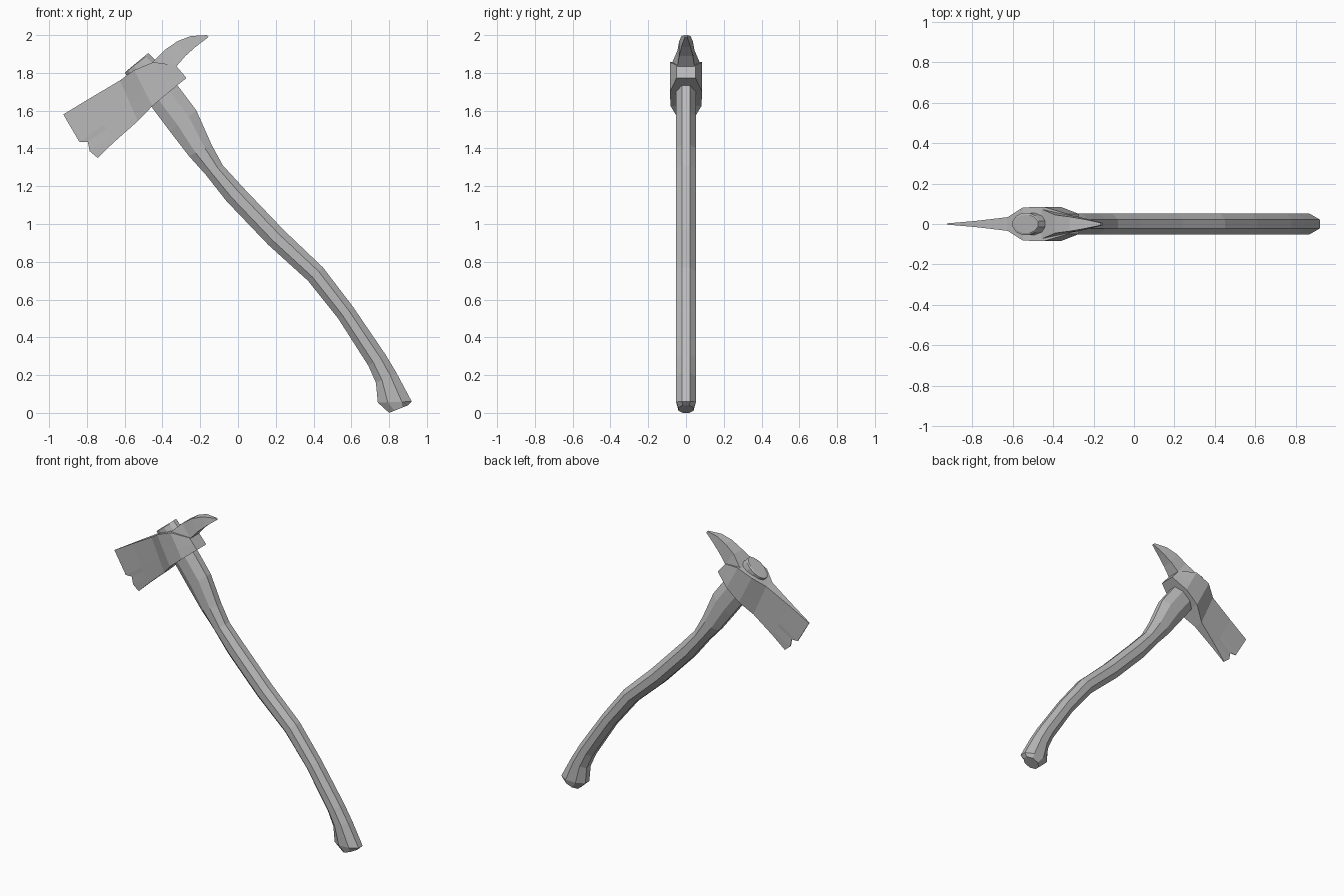
import bpy, bmesh, math
from mathutils import Vector

cube = bpy.data.objects.get("Cube")
if cube:
    bpy.data.objects.remove(cube, do_unlink=True)

grey = bpy.data.materials.new("plain grey")
grey.use_nodes = True
grey.diffuse_color = (0.5, 0.5, 0.5, 1)
bsdf = next(n for n in grey.node_tree.nodes if n.type == "BSDF_PRINCIPLED")
bsdf.inputs["Base Color"].default_value = grey.diffuse_color
bsdf.inputs["Roughness"].default_value = 0.8


def loft(name, rings):
    """Skin a list of equally sized point rings and cap both ends."""
    bm = bmesh.new()
    loops = [[bm.verts.new(p) for p in ring] for ring in rings]
    n = len(loops[0])
    for a, b in zip(loops, loops[1:]):
        for i in range(n):
            j = (i + 1) % n
            bm.faces.new((a[i], a[j], b[j], b[i]))
    bm.faces.new(loops[0])
    bm.faces.new(loops[-1])
    bmesh.ops.recalc_face_normals(bm, faces=bm.faces)
    mesh = bpy.data.meshes.new(name)
    bm.to_mesh(mesh)
    bm.free()
    mesh.materials.append(grey)
    obj = bpy.data.objects.new(name, mesh)
    bpy.context.collection.objects.link(obj)
    return obj


def oval_ring(lx, lz, rx, rz, half, sides=8):
    """Faceted oval between a left and a right edge point."""
    left, right = Vector((lx, 0, lz)), Vector((rx, 0, rz))
    mid, arm = (left + right) / 2, (right - left) / 2
    k = 1 / math.cos(math.pi / sides)
    angles = [math.tau * (i + 0.5) / sides for i in range(sides)]
    return [mid + arm * (k * math.cos(a)) + Vector((0, half * k * math.sin(a), 0))
            for a in angles]


def slab_ring(points, half):
    """Flat-sided section: points on the front, mirrored to the back."""
    return ([Vector((x, -half, z)) for x, z in points] +
            [Vector((x, half, z)) for x, z in reversed(points)])


def column(top, bottom, rows):
    t, b = Vector(top), Vector(bottom)
    return [tuple(t.lerp(b, f)) for f in rows]


# Curved handle: left edge, right edge, half depth
handle = [
    (-.50, 1.68, -.36, 1.78, .052), (-.45, 1.61, -.31, 1.72, .052),
    (-.36, 1.49, -.22, 1.60, .052), (-.26, 1.36, -.14, 1.42, .052),
    (-.17, 1.26, -.08, 1.31, .052), (-.06, 1.12, .03, 1.19, .052),
    (.16, .89, .24, .97, .052), (.37, .70, .45, .77, .052),
    (.53, .50, .61, .56, .052), (.69, .25, .78, .31, .052),
    (.73, .16, .84, .21, .052), (.74, .055, .92, .06, .052),
    (.80, 0, .90, .04, .04),
]
loft("handle", [oval_ring(*s) for s in handle])

# Handle end showing above the head
peg = [(-.55, 1.74, -.41, 1.84, .055), (-.60, 1.80, -.47, 1.90, .055),
       (-.59, 1.81, -.475, 1.905, .045)]
loft("handle_peg", [oval_ring(*s, sides=12) for s in peg])

# Blade and eye block, with a chipped cutting edge
rows = (0, .6, .7, .87, 1)
edge = [(-.925, 1.58), (-.84, 1.435), (-.795, 1.435), (-.785, 1.385), (-.743, 1.35)]
sections = [((-.785, 1.665), (-.66, 1.43), .015), ((-.625, 1.76), (-.53, 1.545), .034),
            ((-.55, 1.815), (-.453, 1.625), .082), ((-.447, 1.857), (-.363, 1.70), .085),
            ((-.33, 1.84), (-.273, 1.773), .05)]
loft("axe_head", [slab_ring(edge, .003)] +
     [slab_ring(column(t, b, rows), h) for t, b, h in sections])

# Curved pick at the back of the head
pick = [((-.46, 1.85), (-.385, 1.74), .075), ((-.39, 1.92), (-.325, 1.836), .045),
        ((-.32, 1.968), (-.278, 1.89), .036), ((-.25, 1.995), (-.225, 1.937), .024),
        ((-.165, 2.0), (-.156, 1.99), .006)]
loft("pick", [slab_ring([t, b], h) for t, b, h in pick])
